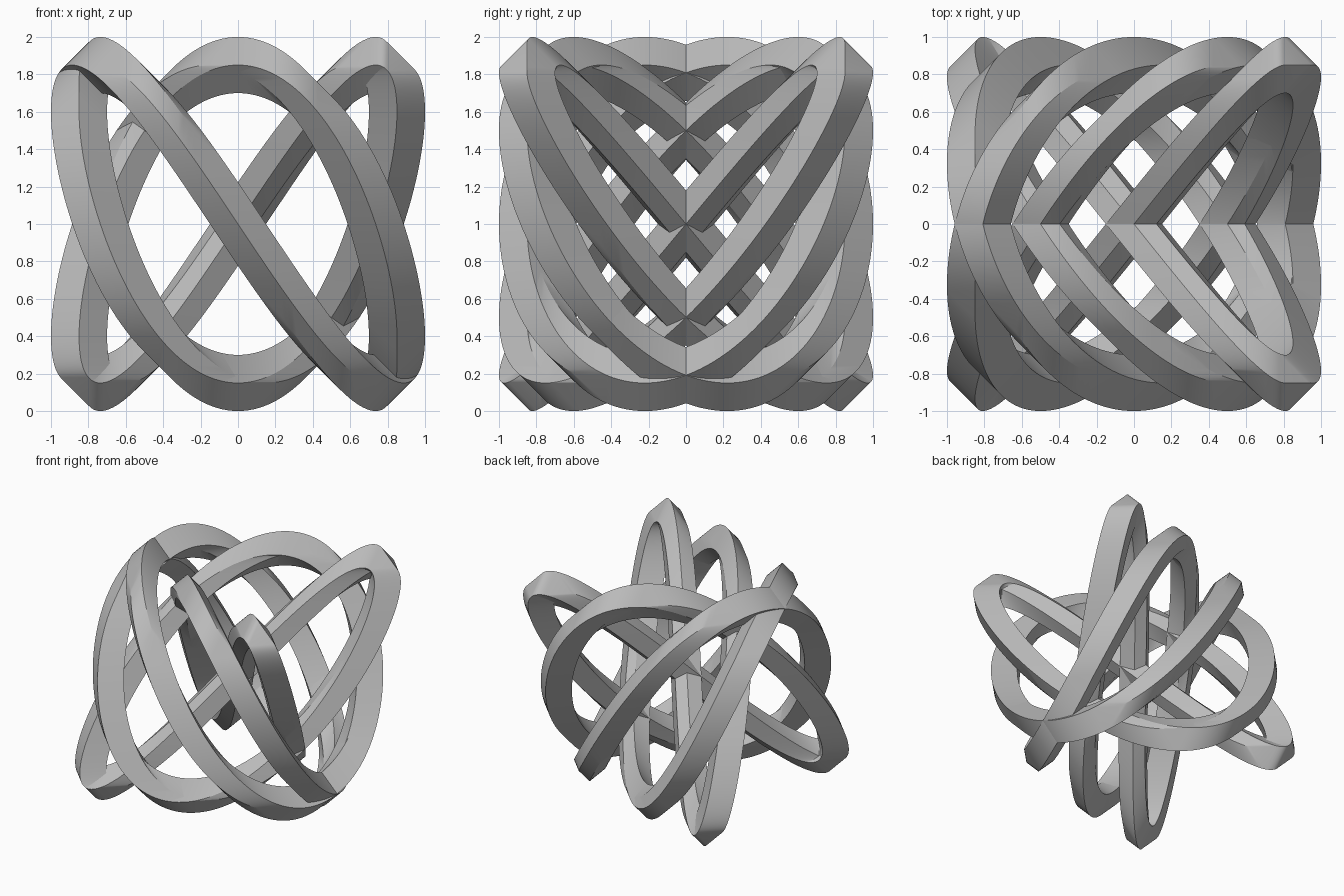
import bpy
import bmesh
from math import sin, cos, pi, radians
from itertools import product
from mathutils import Vector

cube = bpy.data.objects.get("Cube")
if cube:
    bpy.data.objects.remove(cube, do_unlink=True)

STEPS = 720       # samples along the closed path
REACH = 0.85      # swing of the path on each axis
RADIUS = 0.15     # size of the octahedral section


def path(i):
    t = 2 * pi * i / STEPS
    return Vector((sin(4 * t), sin(5 * t + pi / 4), cos(6 * t))) * REACH + Vector((0, 0, 1))


# Octahedron swept along the path: corners, edges and face directions
corners = [Vector([s * RADIUS if k == axis else 0 for k in range(3)])
           for axis in range(3) for s in (1, -1)]
normals = [Vector(n) for n in product((1, -1), repeat=3)]


def touching(*tips):
    """Face directions that meet at all the given corners."""
    return [k for k, n in enumerate(normals) if all(n.dot(corners[c]) > 0 for c in tips)]


edges = [(a, b) for a in range(6) for b in range(a) if a // 2 != b // 2]
points = [path(i) for i in range(STEPS)]
heading = [points[(i + 1) % STEPS] - points[i] for i in range(STEPS)]
ahead = [[n.dot(d) > 0 for n in normals] for d in heading]

bm = bmesh.new()
rings = [[bm.verts.new(p + c) for c in corners] for p in points]


def outward_face(verts, direction):
    face = bm.faces.new(verts)
    face.normal_update()
    if face.normal.dot(direction) < 0:
        face.normal_flip()
    face.smooth = True


for i in range(STEPS):
    here, after = rings[i], rings[(i + 1) % STEPS]
    # Sides: the outline edges of the section drawn along each step
    for a, b in edges:
        f, g = touching(a, b)
        if ahead[i][f] != ahead[i][g]:
            outward_face((here[a], here[b], after[b], after[a]), corners[a] + corners[b])
    # Turning points: section faces left exposed where the path turns back
    for k, n in enumerate(normals):
        if ahead[i - 1][k] and not ahead[i][k]:
            outward_face([here[c] for c in range(6) if n.dot(corners[c]) > 0], n)

bmesh.ops.delete(bm, geom=[v for v in bm.verts if not v.link_faces], context='VERTS')
mesh = bpy.data.meshes.new("woven_loop")
bm.to_mesh(mesh)
bm.free()

# Single pale grey finish
grey = bpy.data.materials.new("pale_grey")
grey.use_nodes = True
colour = (0.5, 0.5, 0.5, 1)
grey.diffuse_color = colour
grey.node_tree.nodes["Principled BSDF"].inputs["Base Color"].default_value = colour
mesh.materials.append(grey)

loop = bpy.data.objects.new("woven_loop", mesh)
bpy.context.collection.objects.link(loop)
bpy.ops.object.select_all(action='DESELECT')
loop.select_set(True)
bpy.context.view_layer.objects.active = loop
bpy.ops.object.shade_smooth_by_angle(angle=radians(15))
